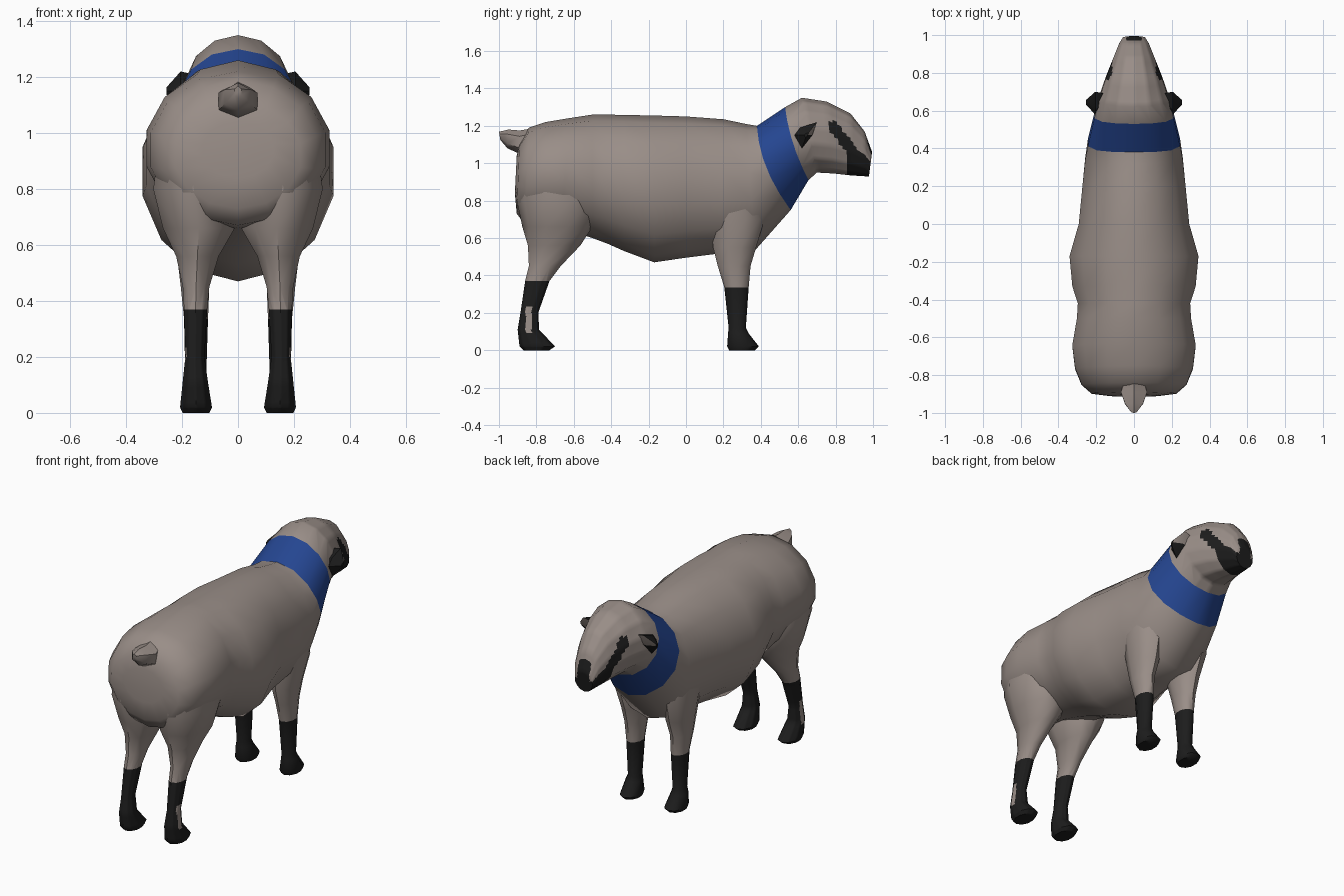
import bpy, bmesh, math
from mathutils import Vector

old = bpy.data.objects.get("Cube")
if old:
    bpy.data.objects.remove(old, do_unlink=True)


def material(name, rgb):
    m = bpy.data.materials.new(name)
    m.use_nodes = True
    m.diffuse_color = (*rgb, 1)
    bsdf = m.node_tree.nodes["Principled BSDF"]
    bsdf.inputs["Base Color"].default_value = (*rgb, 1)
    bsdf.inputs["Roughness"].default_value = 0.9
    return m


WOOL = material("warm_grey_wool", (0.32, 0.27, 0.245))
BLUE = material("blue_collar", (0.018, 0.06, 0.28))
BLACK = material("black_markings", (0.012, 0.012, 0.012))


def loft(name, rings, mats, rule=None, refine=None, angle=50):
    """Skin rings of points, close the ends, then colour faces by a rule."""
    bm = bmesh.new()
    loops = [[bm.verts.new(p) for p in ring] for ring in rings]
    n = len(loops[0])
    for a, b in zip(loops, loops[1:]):
        for i in range(n):
            j = (i + 1) % n
            bm.faces.new((a[i], a[j], b[j], b[i]))
    for end in (loops[0], loops[-1]):
        mid = bm.verts.new(sum((v.co for v in end), Vector()) / n)
        for i in range(n):
            bm.faces.new((end[i], end[(i + 1) % n], mid))
    if refine:
        edges = {e for f in bm.faces if refine(f.calc_center_median()) for e in f.edges}
        bmesh.ops.subdivide_edges(bm, edges=list(edges), cuts=4, use_grid_fill=True)
    bmesh.ops.recalc_face_normals(bm, faces=bm.faces)
    if rule:
        for f in bm.faces:
            f.material_index = rule(f.calc_center_median(), f.normal)
    me = bpy.data.meshes.new(name)
    bm.to_mesh(me)
    bm.free()
    for m in mats:
        me.materials.append(m)
    ob = bpy.data.objects.new(name, me)
    bpy.context.collection.objects.link(ob)
    bpy.ops.object.select_all(action="DESELECT")
    ob.select_set(True)
    bpy.context.view_layer.objects.active = ob
    bpy.ops.object.shade_smooth_by_angle(angle=math.radians(angle))
    return ob


def trunk_ring(yt, zt, yb, zb, hw, bow=0.0, n=14):
    """Oval between a top point and a bottom point, bowed back at the sides."""
    pts = []
    for i in range(n):
        a = math.tau * i / n
        t = (1 + math.cos(a)) / 2
        pts.append((hw * math.sin(a), yb + (yt - yb) * t - bow * math.sin(a) ** 2,
                    zb + (zt - zb) * t))
    return pts


def leg_ring(side, z, y0, y1, x0, x1, n=10):
    """Level oval inside a rectangle."""
    return [(side * ((x0 + x1) / 2 + (x1 - x0) / 2 * math.sin(math.tau * i / n)),
             (y0 + y1) / 2 + (y1 - y0) / 2 * math.cos(math.tau * i / n), z)
            for i in range(n)]


# Trunk, collar and head share their joining rings
collar_back = trunk_ring(.38, 1.2, .56, .75, .25, .04)
collar_front = trunk_ring(.53, 1.3, .655, .91, .215, .02)
trunk = [
    (-.905, 1.04, -.915, .84, .13), (-.89, 1.11, -.905, .73, .23),
    (-.84, 1.19, -.86, .67, .285), (-.75, 1.22, -.78, .66, .32),
    (-.63, 1.24, -.66, .65, .335), (-.5, 1.26, -.5, .6, .31),
    (-.42, 1.26, -.42, .57, .305), (-.33, 1.258, -.33, .53, .335),
    (-.17, 1.255, -.17, .47, .35), (0, 1.25, 0, .495, .30),
    (.2, 1.235, .2, .52, .28), (.32, 1.21, .37, .535, .265),
]
loft("body", [trunk_ring(*r) for r in trunk] + [collar_back], [WOOL])
loft("collar", [collar_back, collar_front], [BLUE])

skull = [
    (.62, 1.35, .70, .95, .192), (.75, 1.33, .79, .945, .155),
    (.88, 1.265, .88, .935, .112), (.955, 1.17, .96, .93, .08),
    (.995, 1.06, .978, .93, .06),
]


def face_marks(c, normal):
    muzzle = c.y > .865 and c.z < 1.075 - max(0, c.y - .92)
    nose = c.y > .968 and abs(c.x) < .042
    a, b, p = Vector((.785, 1.195)), Vector((.885, 1.07)), Vector((c.y, c.z))
    t = max(0, min(1, (p - a).dot(b - a) / (b - a).length_squared))
    stripe = (p - a.lerp(b, t)).length < .028
    return int(muzzle or nose or stripe)


loft("head", [collar_front] + [trunk_ring(*r) for r in skull], [WOOL, BLACK],
     face_marks, lambda c: c.y > .67)

# Tail
tail = [(-.8, 1.19, -.82, 1.08, .05), (-.89, 1.175, -.89, 1.05, .08),
        (-.95, 1.18, -.955, 1.08, .055), (-1, 1.168, -.993, 1.125, .015)]
loft("tail", [trunk_ring(*r, n=6) for r in tail], [WOOL])

# Legs, from hidden top to hoof: height, back, front, inner, outer
hind = [
    (.95, -.9, -.52, .04, .29), (.8, -.905, -.46, .01, .31),
    (.66, -.875, -.5, .005, .275), (.56, -.845, -.565, .065, .225),
    (.45, -.84, -.67, .1, .2), (.37, -.86, -.73, .108, .195),
    (.2, -.885, -.79, .118, .19), (.11, -.9, -.785, .105, .2),
    (.02, -.89, -.7, .09, .21), (0, -.87, -.73, .1, .2),
]
fore = [
    (.9, .13, .4, .1, .25), (.7, .13, .42, .07, .25),
    (.55, .145, .375, .08, .22), (.45, .17, .345, .1, .207),
    (.335, .205, .335, .105, .195), (.12, .228, .32, .112, .19),
    (.09, .225, .335, .105, .2), (.02, .22, .39, .09, .21),
    (0, .23, .37, .1, .2),
]


def hind_sock(c, normal):
    bare = abs(normal.x) > .6 and abs(c.x) > .15 and .1 < c.z < .25 and abs(c.y + .84) < .016
    return int(c.z < .37 and not bare)


def fore_sock(c, normal):
    return int(c.z < .335)


# Ears: y and z outline of the root, shrinking outwards
ear_outline = [(.58, 1.15), (.61, 1.19), (.70, 1.22), (.675, 1.15), (.62, 1.08)]


def ear_ring(side, x, size):
    return [(side * x, .645 + (y - .645) * size, 1.15 + (z - 1.15) * size)
            for y, z in ear_outline]


for side, word in ((1, "left"), (-1, "right")):
    loft(f"hind_leg_{word}", [leg_ring(side, *r) for r in hind], [WOOL, BLACK],
         hind_sock, lambda c: c.z < .36)
    loft(f"front_leg_{word}", [leg_ring(side, *r) for r in fore], [WOOL, BLACK], fore_sock)
    loft(f"ear_{word}", [ear_ring(side, x, s) for x, s in ((.14, .8), (.205, 1), (.255, .2))],
         [WOOL, BLACK], lambda c, nrm: int(nrm.y < .6 or c.y < .66), angle=30)
